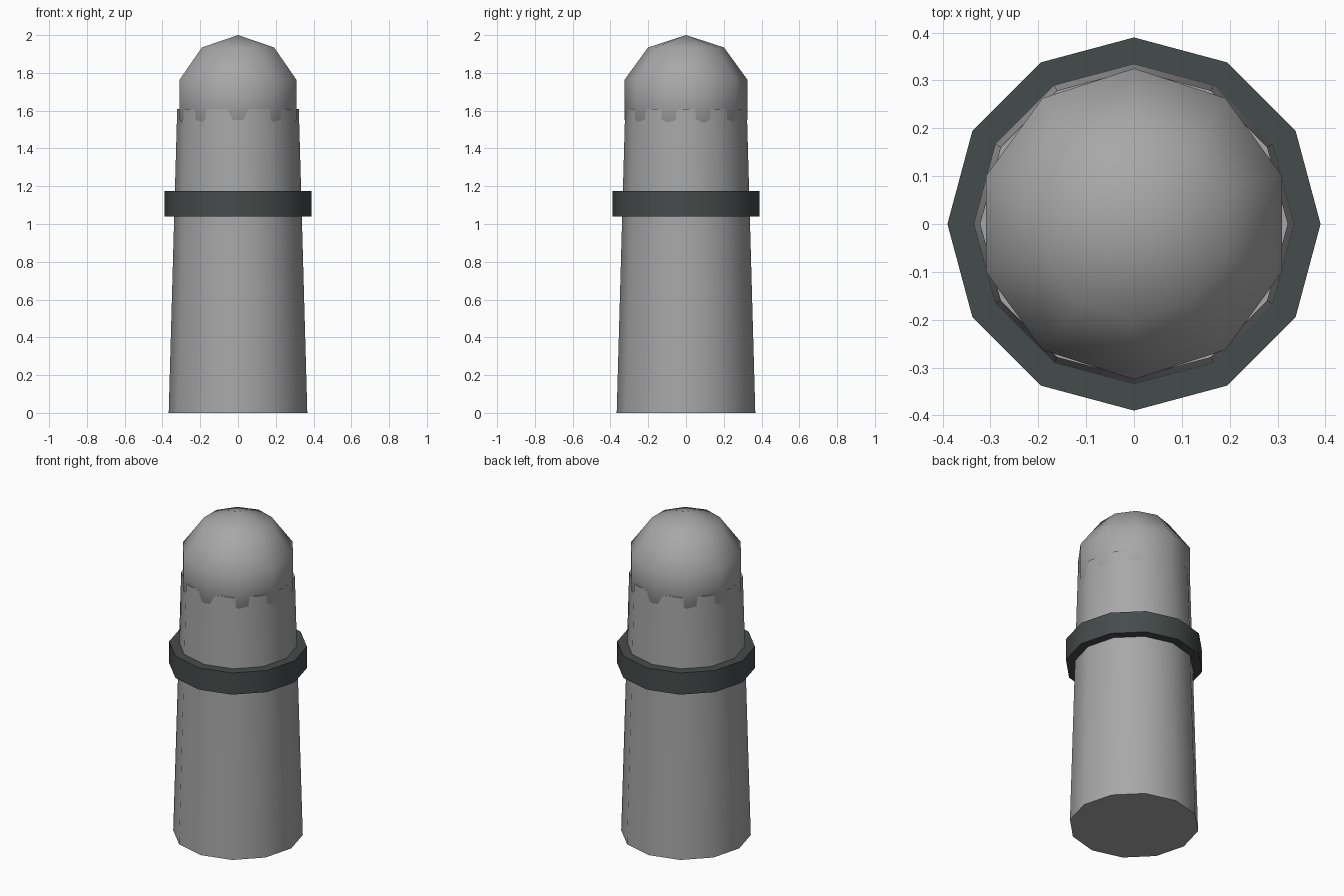
import bpy
import math

cube = bpy.data.objects.get("Cube")
if cube:
    bpy.data.objects.remove(cube, do_unlink=True)


def material(name, colour):
    mat = bpy.data.materials.new(name)
    mat.use_nodes = True
    mat.diffuse_color = (*colour, 1)
    mat.node_tree.nodes["Principled BSDF"].inputs["Base Color"].default_value = (*colour, 1)
    return mat


def finish(name, mat, angle):
    obj = bpy.context.object
    obj.name = name
    obj.data.materials.append(mat)
    bpy.ops.object.shade_smooth_by_angle(angle=math.radians(angle))
    return obj


def tapered_post(name, mat, bottom, top, z0, z1):
    # Twelve sides with a corner on each axis
    bpy.ops.mesh.primitive_cone_add(vertices=12, radius1=bottom, radius2=top,
                                    depth=z1 - z0, location=(0, 0, (z0 + z1) / 2))
    return finish(name, mat, 40)


grey = material("light grey", (0.39, 0.39, 0.39))
slate = material("dark slate", (0.06, 0.072, 0.07))

# Tapering shaft
tapered_post("shaft", grey, 0.367, 0.322, 0, 1.61)

# Collar around the shaft
tapered_post("collar", slate, 0.39, 0.39, 1.04, 1.175)

# Faceted ball forming the domed cap, sunk into the shaft
bpy.ops.mesh.primitive_uv_sphere_add(segments=10, ring_count=5, radius=0.342,
                                     location=(0, 0, 1.658))
ball = finish("domed_cap", grey, 80)
# Corners of the ball lie on the x axis
ball.rotation_euler.z = 0
